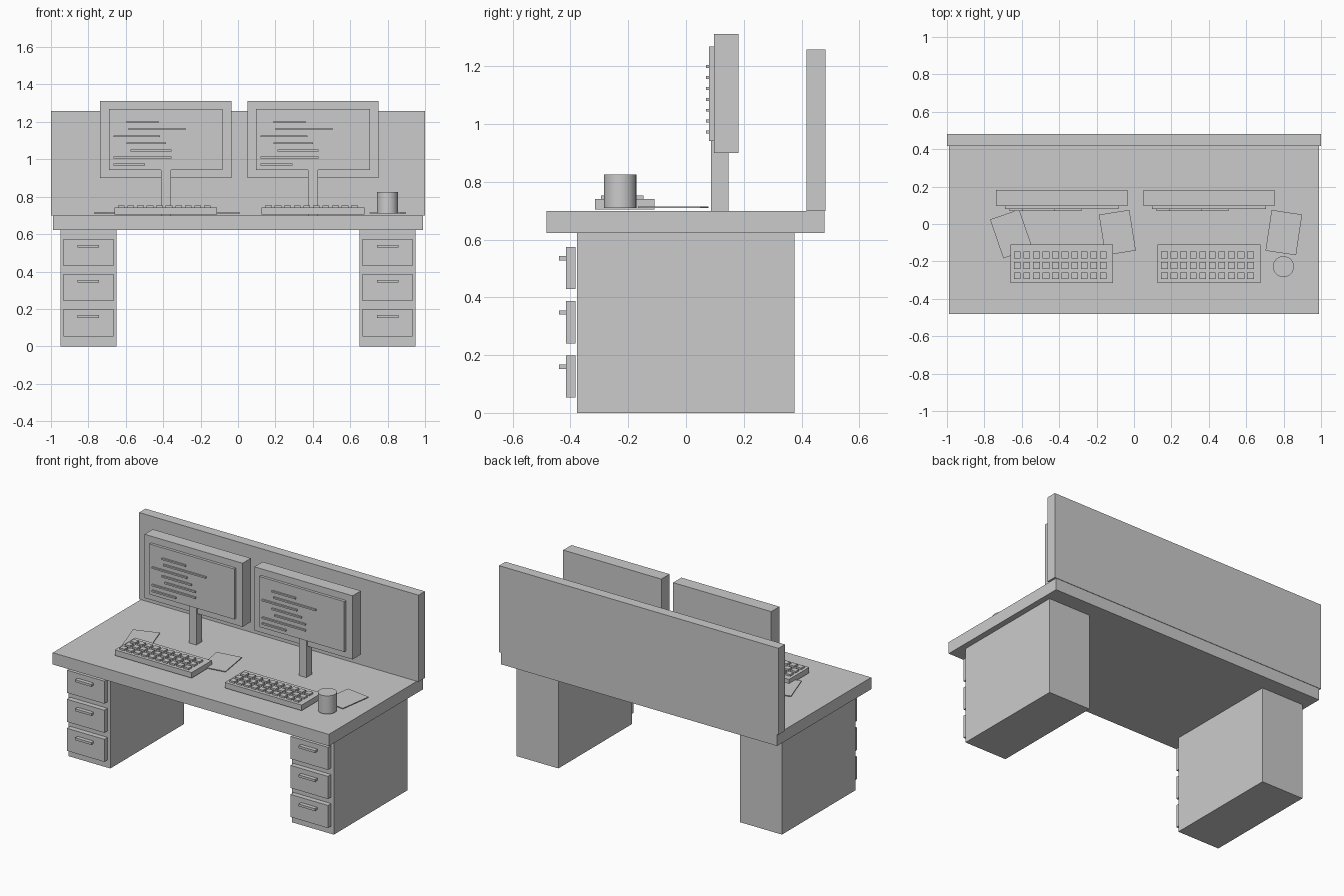
import bpy, bmesh
from math import radians
from mathutils import Matrix, Vector

if "Cube" in bpy.data.objects:
    bpy.data.objects.remove(bpy.data.objects["Cube"])


def add_box(bm, x0, x1, y0, y1, z0, z1):
    size = Vector((x1 - x0, y1 - y0, z1 - z0))
    mid = Vector((x0 + x1, y0 + y1, z0 + z1)) / 2
    bmesh.ops.create_cube(bm, size=1, matrix=Matrix.Translation(mid) @ Matrix.Diagonal((*size, 1)))


def boxes(name, items):
    bm = bmesh.new()
    for item in items:
        add_box(bm, *item)
    mesh = bpy.data.meshes.new(name)
    bm.to_mesh(mesh)
    bm.free()
    ob = bpy.data.objects.new(name, mesh)
    bpy.context.collection.objects.link(ob)
    return ob


# Desk top and rear privacy panel
boxes("desk_top", [(-0.988, 0.988, -0.4825, 0.4795, 0.623, 0.699)])
boxes("back_panel", [(-1, 1, 0.417, 0.4825, 0.699, 1.259)])

# Drawer pedestals
for side, cx in (("left", -0.80), ("right", 0.80)):
    boxes(side + "_pedestal", [(cx - 0.15, cx + 0.15, -0.377, 0.376, 0, 0.623)])
    for i in range(3):
        z = 0.126 + 0.188 * i
        boxes(f"{side}_drawer_{i + 1}", [(cx - 0.134, cx + 0.134, -0.415, -0.382, z - 0.073, z + 0.073)])
        boxes(f"{side}_drawer_handle_{i + 1}",
              [(cx - 0.058, cx + 0.058, -0.44, -0.415, z + 0.026, z + 0.041)])

# Lines on the screen: start and length, top to bottom
LINES = [(-0.21, 0.17), (-0.20, 0.304), (-0.28, 0.25), (-0.21, 0.21),
         (-0.19, 0.22), (-0.28, 0.31), (-0.28, 0.17)]

# Workstations: monitor, stand, keyboard
for side, cx in (("left", -0.386), ("right", 0.401)):
    boxes(side + "_monitor", [(cx - 0.351, cx + 0.351, 0.097, 0.1815, 0.899, 1.311)])
    boxes(side + "_screen", [(cx - 0.304, cx + 0.304, 0.079, 0.097, 0.942, 1.268)])
    boxes(side + "_monitor_stand", [(cx - 0.027, cx + 0.027, 0.087, 0.147, 0.699, 0.942)])
    boxes(side + "_screen_lines",
          [(cx + s, cx + s + w, 0.069, 0.079, z - 0.005, z + 0.005)
           for i, (s, w) in enumerate(LINES) for z in [1.199 - 0.0378 * i]])
    boxes(side + "_keyboard", [(cx - 0.275, cx + 0.275, -0.315, -0.109, 0.705, 0.741)])
    boxes(side + "_keys",
          [(x - 0.018, x + 0.018, y - 0.018, y + 0.018, 0.741, 0.752)
           for c in range(10) for r in range(3)
           for x, y in [(cx - 0.238 + 0.0511 * c, -0.166 - 0.0555 * r)]])

# Loose paper sheets
for i, (x, y, a) in enumerate([(-0.656, -0.053, 19), (-0.089, -0.046, 9), (0.801, -0.046, -8.5)]):
    sheet = boxes(f"paper_{i + 1}", [(-0.0825, 0.0825, -0.11, 0.11, -0.0025, 0.0025)])
    sheet.location = (x, y, 0.712)
    sheet.rotation_euler.z = radians(a)

# Mug
bpy.ops.mesh.primitive_cylinder_add(vertices=32, radius=0.056, depth=0.117, location=(0.799, -0.228, 0.7675))
bpy.context.object.name = "mug"
bpy.ops.object.shade_smooth_by_angle(angle=radians(30))
